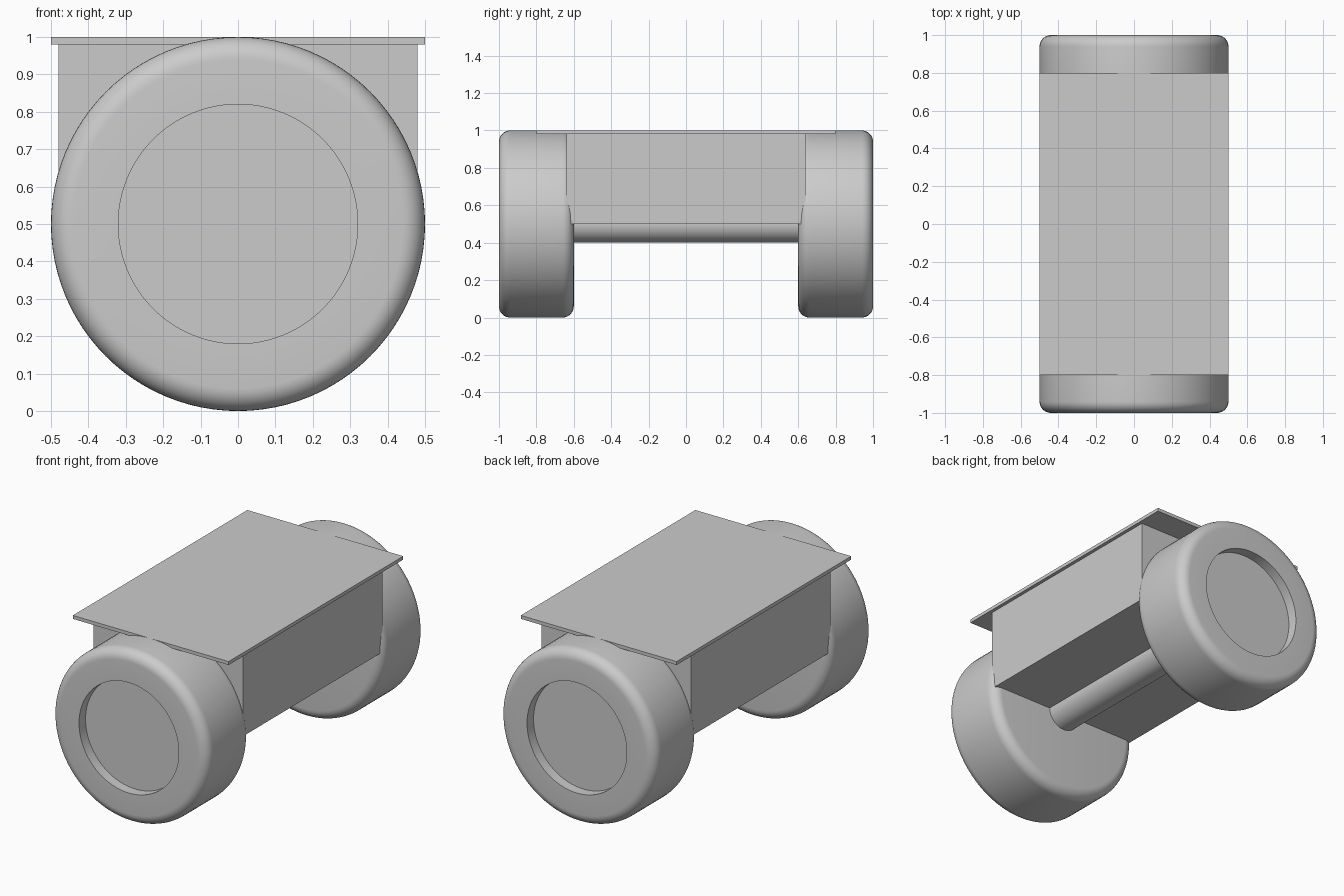
import bpy, bmesh, math
from mathutils import Matrix

cube = bpy.data.objects.get("Cube")
if cube:
    bpy.data.objects.remove(cube, do_unlink=True)

grey = bpy.data.materials.new("plain_grey")
grey.use_nodes = True
COLOR = (0.6, 0.6, 0.6, 1)
grey.diffuse_color = COLOR
grey.node_tree.nodes["Principled BSDF"].inputs["Base Color"].default_value = COLOR


def finish(name, bm, smooth=False):
    bmesh.ops.recalc_face_normals(bm, faces=bm.faces)
    mesh = bpy.data.meshes.new(name)
    bm.to_mesh(mesh)
    bm.free()
    mesh.materials.append(grey)
    obj = bpy.data.objects.new(name, mesh)
    bpy.context.collection.objects.link(obj)
    if smooth:
        bpy.ops.object.select_all(action='DESELECT')
        obj.select_set(True)
        bpy.context.view_layer.objects.active = obj
        bpy.ops.object.shade_smooth_by_angle(angle=math.radians(35))
    return obj


def box(name, size, z):
    bm = bmesh.new()
    bmesh.ops.create_cube(bm, size=1)
    bmesh.ops.scale(bm, vec=size, verts=bm.verts)
    bmesh.ops.translate(bm, vec=(0, 0, z), verts=bm.verts)
    return finish(name, bm)


def lathe(name, profile, steps=96):
    """Revolve (radius, y) points around the axle line."""
    bm = bmesh.new()
    verts = [bm.verts.new((r, y, 0)) for r, y in profile]
    edges = [bm.edges.new(pair) for pair in zip(verts, verts[1:])]
    bmesh.ops.spin(bm, geom=verts + edges, cent=(0, 0, 0), axis=(0, 1, 0),
                   angle=math.tau, steps=steps)
    bmesh.ops.remove_doubles(bm, verts=bm.verts, dist=1e-5)
    bmesh.ops.transform(bm, matrix=Matrix.Translation((0, 0, 0.5)), verts=bm.verts)
    return finish(name, bm, smooth=True)


def wheel_profile(side, radius=0.5, inner=0.6, outer=1.0, fillet=0.06,
                  recess=0.32, depth=0.06):
    arc = [(fillet * math.sin(a), fillet * math.cos(a))
           for a in (math.pi / 2 * i / 8 for i in range(9))]
    r = radius - fillet
    pts = [(0, inner)]
    pts += [(r + s, inner + fillet - c) for s, c in arc]
    pts += [(r + s, outer - fillet + c) for s, c in reversed(arc)]
    pts += [(recess, outer), (recess, outer - depth), (0, outer - depth)]
    return [(r, side * y) for r, y in pts]


# Wheels with rounded rims and recessed hubs, joined by an axle
lathe("front_wheel", wheel_profile(-1))
lathe("back_wheel", wheel_profile(1))
lathe("axle", [(0, -0.62), (0.1, -0.62), (0.1, 0.62), (0, 0.62)], 48)

# Box body under a thin overhanging lid
box("body", (0.96, 1.28, 0.48), 0.74)
box("lid", (1.0, 1.6, 0.02), 0.99)
